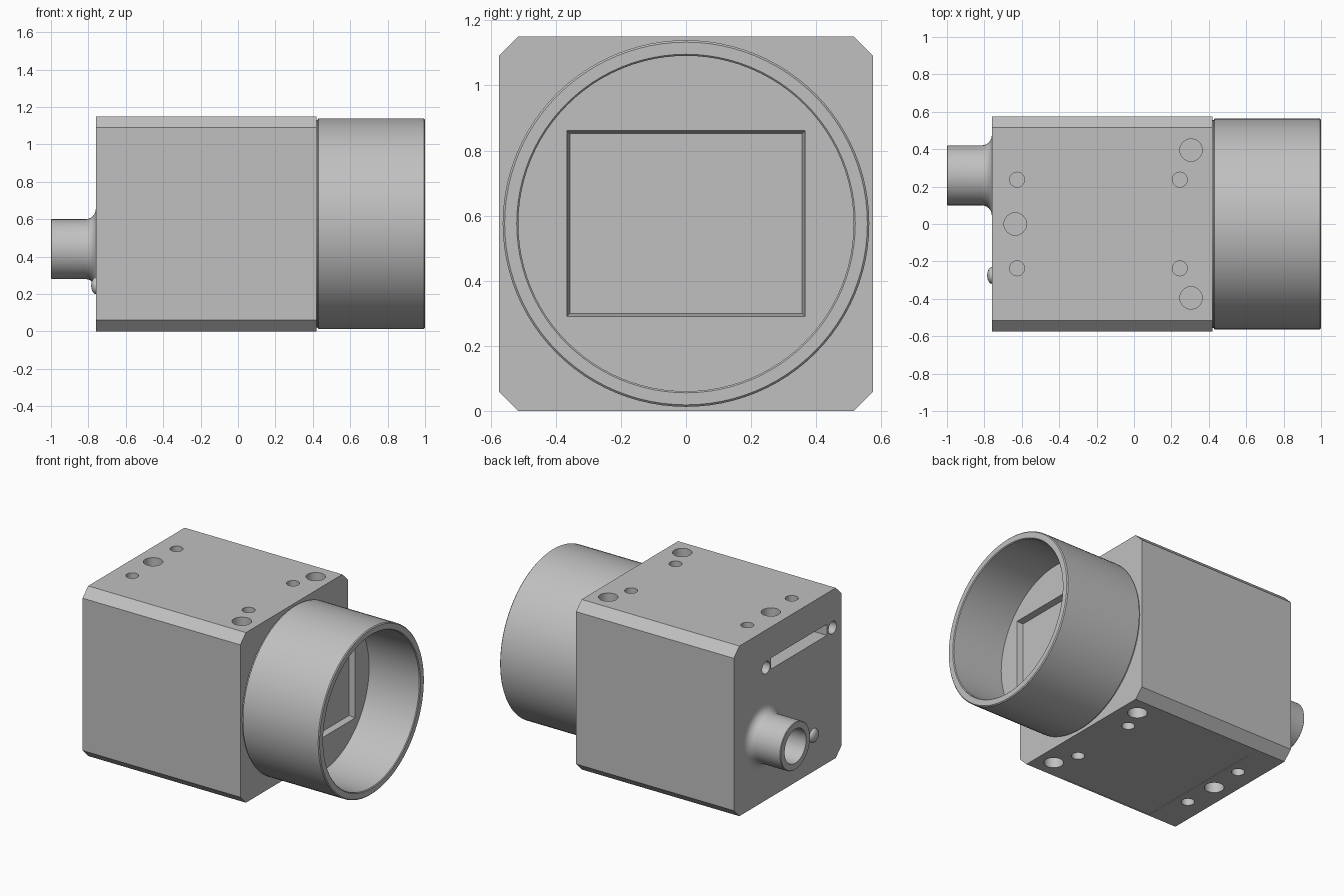
import bpy, bmesh
from math import sin, cos, pi, radians
from mathutils import Matrix, Vector

if "Cube" in bpy.data.objects:
    bpy.data.objects.remove(bpy.data.objects["Cube"], do_unlink=True)

grey = bpy.data.materials.new("grey metal")
grey.use_nodes = True
colour = (0.53, 0.53, 0.53, 1)
grey.diffuse_color = colour
grey.node_tree.nodes["Principled BSDF"].inputs["Base Color"].default_value = colour


def finish(name, bm, smooth=True):
    bmesh.ops.recalc_face_normals(bm, faces=bm.faces)
    mesh = bpy.data.meshes.new(name)
    bm.to_mesh(mesh)
    bm.free()
    mesh.materials.append(grey)
    ob = bpy.data.objects.new(name, mesh)
    bpy.context.collection.objects.link(ob)
    return ob


def smooth(ob):
    bpy.ops.object.select_all(action='DESELECT')
    ob.select_set(True)
    bpy.context.view_layer.objects.active = ob
    bpy.ops.object.shade_smooth_by_angle(angle=radians(30))


def loft(bm, rings):
    """Closed solid through two matching outlines."""
    a, b = [[bm.verts.new(p) for p in ring] for ring in rings]
    bm.faces.new(a)
    bm.faces.new(b)
    for i in range(len(a)):
        j = (i + 1) % len(a)
        bm.faces.new((a[i], a[j], b[j], b[i]))


def lathe(name, profile, y, z, steps=72):
    """Spin (x, radius) points about an axis along x, then cap the ends."""
    bm = bmesh.new()
    verts = [bm.verts.new((x, y, z + r)) for x, r in profile]
    edges = [bm.edges.new(pair) for pair in zip(verts, verts[1:])]
    bmesh.ops.spin(bm, geom=verts + edges, cent=(0, y, z), axis=(1, 0, 0),
                   angle=2 * pi, steps=steps, use_duplicate=False)
    bmesh.ops.remove_doubles(bm, verts=bm.verts, dist=1e-4)
    bmesh.ops.holes_fill(bm, edges=bm.edges, sides=0)
    return finish(name, bm)


def drill(bm, centre, radius, depth, along_x=False):
    rot = Matrix.Rotation(pi / 2, 4, 'Y') if along_x else Matrix()
    bmesh.ops.create_cone(bm, cap_ends=True, segments=32, radius1=radius, radius2=radius,
                          depth=2 * depth, matrix=Matrix.Translation(Vector(centre)) @ rot)


def cut(ob, bm):
    """Subtract the cutter solids and bake the result."""
    cutter = finish("cutter", bm)
    cutter.hide_render = True
    mod = ob.modifiers.new("cut", 'BOOLEAN')
    mod.object = cutter
    mod.operation = 'DIFFERENCE'
    mod.solver = 'EXACT'
    bpy.context.view_layer.update()
    baked = bpy.data.meshes.new_from_object(ob.evaluated_get(bpy.context.evaluated_depsgraph_get()))
    ob.modifiers.clear()
    ob.data = baked
    bpy.data.objects.remove(cutter, do_unlink=True)


BACK, FRONT, HALF, TOP, CH = -0.76, 0.42, 0.575, 1.15, 0.06

# Housing: square block with its four long edges chamfered
inner = HALF - CH
outline = [(-inner, 0), (inner, 0), (HALF, CH), (HALF, TOP - CH),
           (inner, TOP), (-inner, TOP), (-HALF, TOP - CH), (-HALF, CH)]
bm = bmesh.new()
loft(bm, [[(x, y, z) for y, z in outline] for x in (BACK, FRONT)])
housing = finish("housing", bm)

# Mounting holes in the top and bottom, rear socket slot and its screw holes
bm = bmesh.new()
for z in (0, TOP):
    drill(bm, (-0.635, 0, z), 0.06, 0.15)
    for side in (-1, 1):
        drill(bm, (0.305, side * 0.395, z), 0.06, 0.15)
        for x in (-0.625, 0.245):
            drill(bm, (x, side * 0.237, z), 0.04, 0.12)
for y in (0.23, -0.48):
    drill(bm, (BACK, y, 0.895), 0.042, 0.12, True)
slot = [(-0.42, 0.865), (0.175, 0.865), (0.175, 0.94), (-0.42, 0.94)]
loft(bm, [[(x, y, z) for y, z in slot] for x in (BACK - 0.1, BACK + 0.12)])
cut(housing, bm)

# Shallow label recess underneath, with one clipped corner
label = [(0.125, -0.51), (0.125, 0.51), (-0.38, 0.51), (-0.545, 0.43), (-0.545, -0.51)]
bm = bmesh.new()
loft(bm, [[(x, y, z) for x, y in label] for z in (-0.05, 0.004)])
cut(housing, bm)
smooth(housing)

# Lens mount barrel: open tube with a floor inside
barrel = lathe("lens_mount", [(0.40, 0.555), (0.425, 0.555), (0.43, 0.563), (0.994, 0.563),
                              (1.0, 0.557), (1.0, 0.52), (0.995, 0.515), (0.62, 0.515)],
               0, 0.576, 96)

# Tapered sensor window in the barrel floor
bm = bmesh.new()
rings = []
for x, g in ((0.63, 0.0), (0.58, -0.011)):
    w, lo, hi = 0.368 + g, 0.288 - g, 0.864 + g
    rings.append([(x, -w, lo), (x, w, lo), (x, w, hi), (x, -w, hi)])
loft(bm, rings)
cut(barrel, bm)
smooth(barrel)

# Rear cable connector with a rounded foot
fillet = [(-0.815 + 0.055 * cos(t * pi / 12), 0.215 - 0.055 * sin(t * pi / 12)) for t in range(7)]
connector = lathe("rear_connector", [(-0.75, 0.215)] + fillet +
                  [(-0.996, 0.16), (-1.0, 0.156), (-1.0, 0.115), (-0.78, 0.115)], 0.26, 0.44, 48)
smooth(connector)

# Status light: small dome beside the connector
bm = bmesh.new()
bmesh.ops.create_uvsphere(bm, u_segments=24, v_segments=16, radius=1,
                          matrix=Matrix.Translation((BACK, -0.275, 0.245)) @ Matrix.Diagonal((0.025, 0.045, 0.045, 1)))
smooth(finish("status_light", bm))
